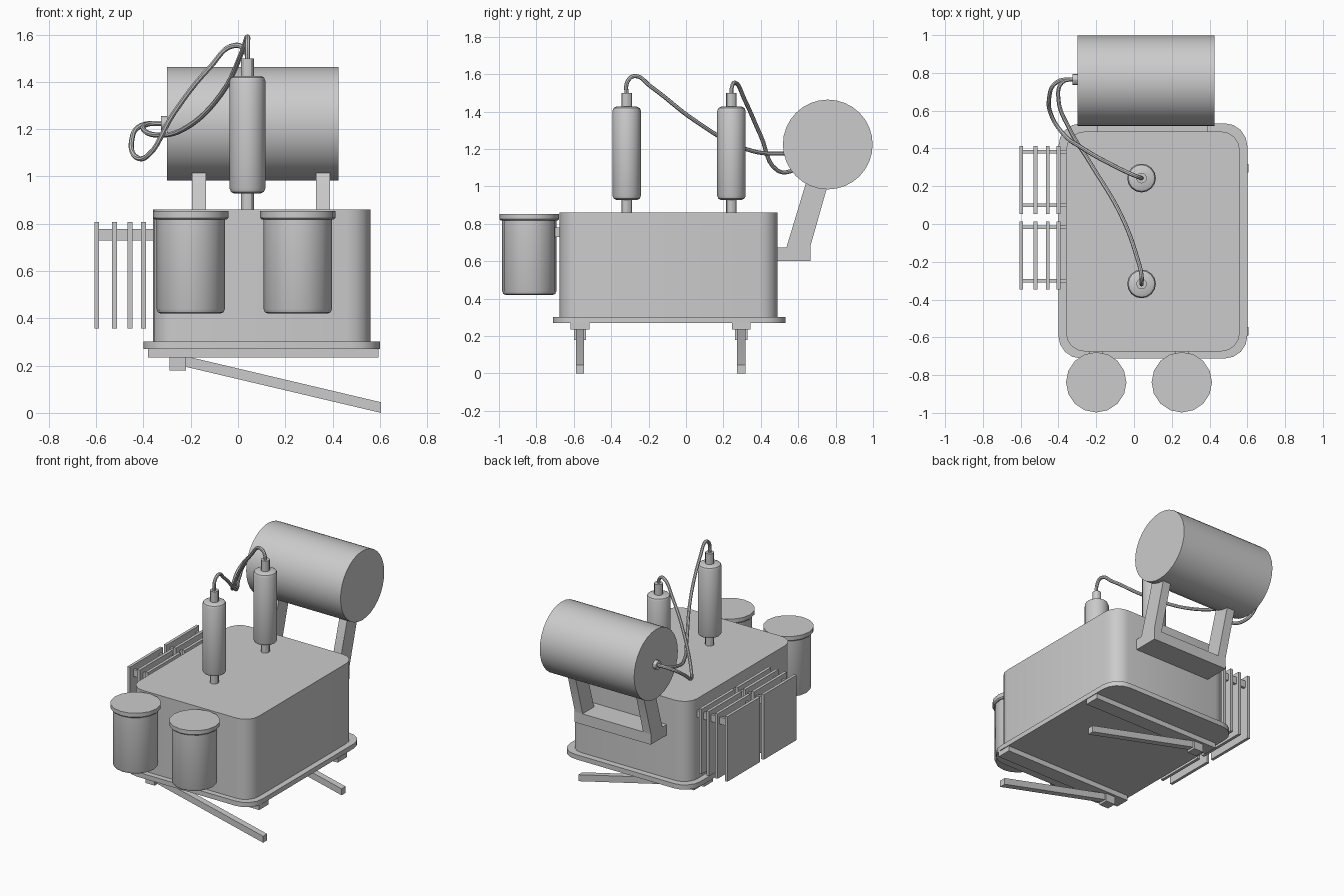
import bpy, bmesh
from math import cos, sin, pi
from mathutils import Vector, Matrix

old = bpy.data.objects.get("Cube")
if old:
    bpy.data.objects.remove(old, do_unlink=True)

grey = bpy.data.materials.new("plain_grey")
grey.use_nodes = True
COLOUR = (0.6, 0.6, 0.6, 1)
grey.diffuse_color = COLOUR
grey.node_tree.nodes["Principled BSDF"].inputs["Base Color"].default_value = COLOUR

parts = []


def finish(name, bm):
    bmesh.ops.recalc_face_normals(bm, faces=bm.faces)
    mesh = bpy.data.meshes.new(name)
    bm.to_mesh(mesh)
    bm.free()
    mesh.materials.append(grey)
    ob = bpy.data.objects.new(name, mesh)
    bpy.context.collection.objects.link(ob)
    parts.append(ob)
    return ob


def box(name, x, y, z, corner=0):
    """Box from axis ranges, with optional rounded vertical corners."""
    bm = bmesh.new()
    bmesh.ops.create_cube(bm, size=1)
    for v in bm.verts:
        for i, (lo, hi) in enumerate((x, y, z)):
            v.co[i] = lo if v.co[i] < 0 else hi
    if corner:
        upright = [e for e in bm.edges
                   if abs(e.verts[0].co.z - e.verts[1].co.z) > 0.001]
        bmesh.ops.bevel(bm, geom=upright, offset=corner, segments=4,
                        profile=0.5, affect='EDGES')
    return finish(name, bm)


def lathe(name, profile, centre, sides=16, along_x=False):
    """Closed solid of revolution from (radius, height) points."""
    bm = bmesh.new()
    rings = [[bm.verts.new((r * cos(2 * pi * k / sides),
                            r * sin(2 * pi * k / sides), h))
              for k in range(sides)] for r, h in profile]
    for a, b in zip(rings, rings[1:]):
        for k in range(sides):
            n = (k + 1) % sides
            bm.faces.new((a[k], a[n], b[n], b[k]))
    bm.faces.new(rings[0])
    bm.faces.new(rings[-1])
    if along_x:
        bm.transform(Matrix.Rotation(pi / 2, 4, 'Y'))
    bm.transform(Matrix.Translation(centre))
    return finish(name, bm)


def prism(name, outline, axis, lo, hi):
    """Extrude an outline in the other two axes along the x or y axis."""
    bm = bmesh.new()
    place = (lambda p: (lo, p[0], p[1])) if axis == 'x' else (lambda p: (p[0], lo, p[1]))
    face = bm.faces.new([bm.verts.new(place(p)) for p in outline])
    new = bmesh.ops.extrude_face_region(bm, geom=[face])["geom"]
    step = Vector((hi - lo, 0, 0) if axis == 'x' else (0, hi - lo, 0))
    bmesh.ops.translate(bm, vec=step, verts=[g for g in new if isinstance(g, bmesh.types.BMVert)])
    return finish(name, bm)


def cable(name, points):
    """Round cable along a smooth path, converted to a mesh."""
    curve = bpy.data.curves.new(name, 'CURVE')
    curve.dimensions = '3D'
    curve.bevel_depth = 0.011
    curve.bevel_resolution = 2
    curve.resolution_u = 6
    curve.use_fill_caps = True
    spline = curve.splines.new('BEZIER')
    spline.bezier_points.add(len(points) - 1)
    for bp, p in zip(spline.bezier_points, points):
        bp.co = p
        bp.handle_left_type = bp.handle_right_type = 'AUTO'
    temp = bpy.data.objects.new(name + "_path", curve)
    bpy.context.collection.objects.link(temp)
    bpy.context.view_layer.update()
    mesh = bpy.data.meshes.new_from_object(temp.evaluated_get(bpy.context.evaluated_depsgraph_get()))
    bpy.data.objects.remove(temp, do_unlink=True)
    mesh.materials.clear()
    mesh.materials.append(grey)
    ob = bpy.data.objects.new(name, mesh)
    bpy.context.collection.objects.link(ob)
    parts.append(ob)


# Main tank and its base flange
box("main_tank", (-0.36, 0.56), (-0.675, 0.49), (0.30, 0.86), 0.10)
box("base_flange", (-0.40, 0.60), (-0.712, 0.533), (0.27, 0.303), 0.12)

# Skid beams, hinge blocks and sloping support bars
for side, y in (("front", -0.567), ("back", 0.295)):
    box(side + "_skid_beam", (-0.38, 0.595), (y - 0.05, y + 0.05), (0.235, 0.27))
    box(side + "_hinge_block", (-0.29, -0.22), (y - 0.033, y + 0.033), (0.18, 0.235))
    prism(side + "_support_bar",
          [(-0.23, 0.197), (-0.23, 0.235), (-0.2, 0.235), (0.605, 0.045), (0.605, 0)],
          'y', y - 0.022, y + 0.022)

# Front canisters with lids and mounting stubs
for side, x in (("right", -0.2), ("left", 0.253)):
    lathe(side + "_canister", [(0.125, 0.42), (0.139, 0.425), (0.145, 0.44), (0.145, 0.825)],
          (x, -0.838, 0))
    lathe(side + "_canister_lid", [(0.152, 0.817), (0.16, 0.825), (0.16, 0.853)],
          (x, -0.838, 0))
    box(side + "_canister_stub", (x - 0.037, x + 0.037), (-0.72, -0.66), (0.73, 0.78))

# Insulating bushings on the tank top
for side, y in (("front", -0.317), ("back", 0.243)):
    lathe(side + "_bushing", [(0.056, 0.928), (0.07, 0.935), (0.076, 0.95),
                              (0.076, 1.404), (0.07, 1.419), (0.056, 1.426)], (0.04, y, 0))
    lathe(side + "_bushing_post", [(0.028, 0.85), (0.028, 1.5)], (0.04, y, 0), 12)

# Cooling radiator panels and their header pipes
for side, y0, y1 in (("back", 0.053, 0.413), ("front", -0.347, 0.013)):
    for i, x in enumerate((-0.597, -0.522, -0.457, -0.4)):
        box(f"{side}_radiator_panel_{i + 1}", (x - 0.01, x + 0.01), (y0, y1), (0.357, 0.808))
    for i, y in enumerate((y0 + 0.047, y1 - 0.03)):
        box(f"{side}_radiator_pipe_{i + 1}", (-0.59, -0.35), (y - 0.009, y + 0.009), (0.73, 0.778))

# Expansion drum with its cable inlet
lathe("expansion_drum", [(0.24, -0.30), (0.24, 0.425)], (0, 0.758, 1.224), 32, True)
lathe("cable_inlet", [(0.03, -0.325), (0.03, -0.29)], (0, 0.765, 1.225), 12, True)

# Drum bracket: shelf and two leaning arms
box("bracket_shelf", (-0.195, 0.39), (0.48, 0.665), (0.60, 0.674))
for side, x in (("right", -0.195), ("left", 0.33)):
    prism(side + "_bracket_arm",
          [(0.537, 0.66), (0.537, 0.674), (0.64, 1.015), (0.76, 1.015), (0.665, 0.68), (0.665, 0.66)],
          'x', x, x + 0.06)

# Cables from the bushings to the drum
cable("front_cable", [(0.04, -0.317, 1.48), (0.04, -0.313, 1.56), (0.04, -0.275, 1.59),
                      (0.02, -0.19, 1.535), (-0.07, 0.05, 1.35), (-0.23, 0.32, 1.2),
                      (-0.34, 0.5, 1.175), (-0.4, 0.66, 1.2), (-0.38, 0.75, 1.222),
                      (-0.31, 0.768, 1.225)])
cable("back_cable", [(0.04, 0.243, 1.48), (0.033, 0.245, 1.53), (-0.01, 0.262, 1.555),
                     (-0.12, 0.315, 1.46), (-0.27, 0.40, 1.27), (-0.385, 0.49, 1.085),
                     (-0.435, 0.57, 1.085), (-0.45, 0.66, 1.15), (-0.41, 0.75, 1.215),
                     (-0.31, 0.768, 1.225)])

# Smooth shading with crisp edges
bpy.ops.object.select_all(action='DESELECT')
for ob in parts:
    ob.select_set(True)
bpy.context.view_layer.objects.active = parts[0]
bpy.ops.object.shade_smooth_by_angle()
